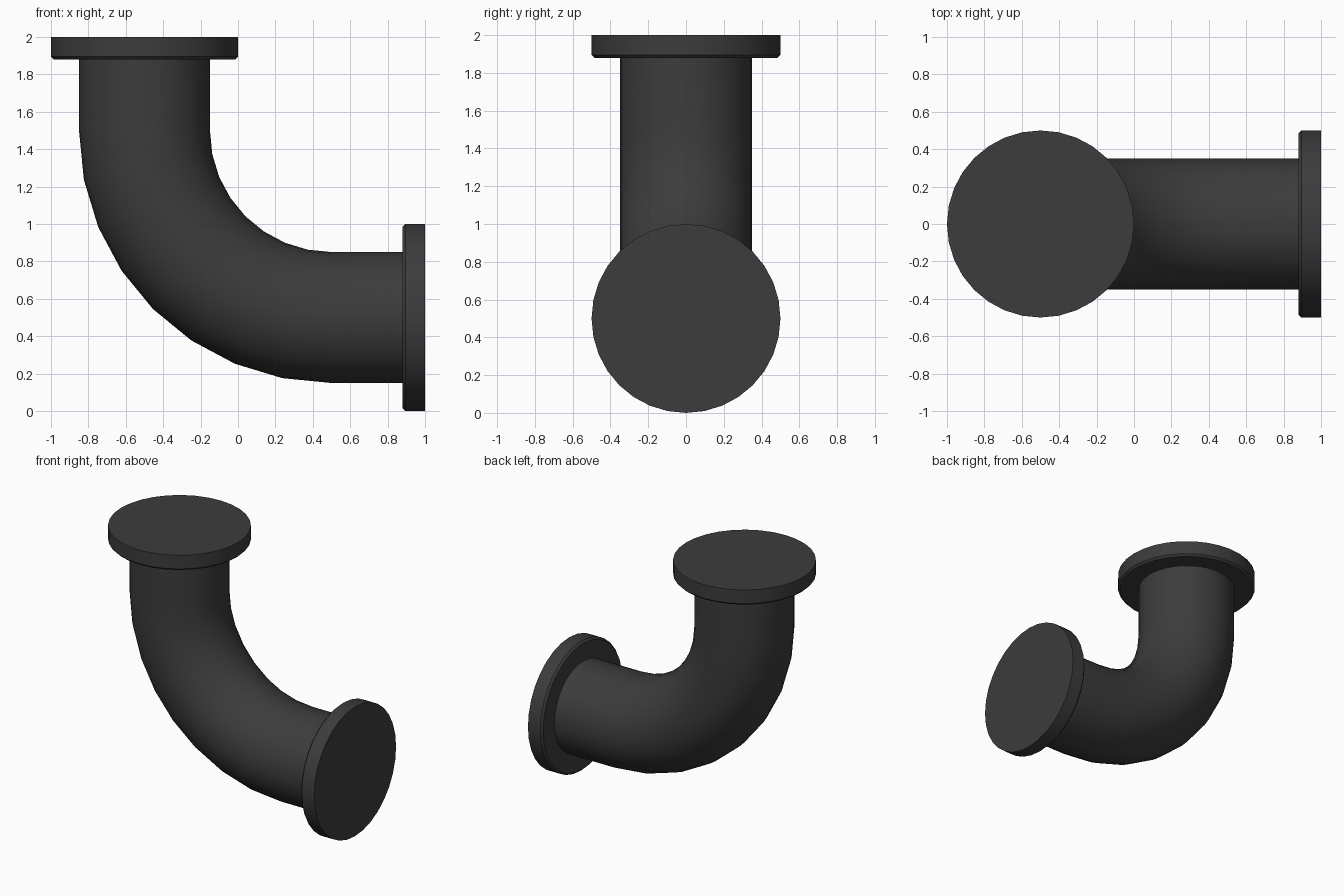
import bpy, bmesh, math
from mathutils import Vector

if "Cube" in bpy.data.objects:
    bpy.data.objects.remove(bpy.data.objects["Cube"])

SIDES = 32
BEND_STEPS = 8
PIPE_R = 0.35
BEND_CENTRE = Vector((0.5, 0, 1.5))
Y = Vector((0, 1, 0))

iron = bpy.data.materials.new("dark_iron")
iron.diffuse_color = (0.045, 0.045, 0.045, 1)
iron.use_nodes = True
iron.node_tree.nodes["Principled BSDF"].inputs["Base Color"].default_value = iron.diffuse_color


def ring_frame(angle, along):
    """Centre and outward direction on the path: quarter bend plus straight ends."""
    out = Vector((-math.cos(angle), 0, -math.sin(angle)))
    tangent = Vector((math.sin(angle), 0, -math.cos(angle)))
    return BEND_CENTRE + out + tangent * along, out


def skin_rings(name, rings, cap_end=False):
    """Join circular sections (angle, distance along, radius) into a surface."""
    bm = bmesh.new()
    loops = []
    for angle, along, radius in rings:
        centre, out = ring_frame(angle, along)
        loops.append([bm.verts.new(centre + radius * (
            math.cos(2 * math.pi * i / SIDES) * out + math.sin(2 * math.pi * i / SIDES) * Y))
            for i in range(SIDES)])
    for a, b in zip(loops, loops[1:]):
        for i in range(SIDES):
            j = (i + 1) % SIDES
            bm.faces.new((a[i], a[j], b[j], b[i]))
    if cap_end:
        bm.faces.new(loops[-1])
    bmesh.ops.recalc_face_normals(bm, faces=bm.faces)
    # the swept winding must face away from the path centreline
    f = bm.faces[:][0] if not cap_end else bm.faces[:][-1]
    angle, along, _ = rings[-1]
    centre, _ = ring_frame(angle, along)
    if cap_end:
        away = centre - ring_frame(*rings[0][:2])[0]
    else:
        away = f.calc_center_median() - ring_frame(rings[0][0], rings[0][1])[0]
        away.z = 0
    if f.normal.dot(away) < 0:
        bmesh.ops.reverse_faces(bm, faces=bm.faces[:])
    mesh = bpy.data.meshes.new(name)
    bm.to_mesh(mesh)
    bm.free()
    mesh.materials.append(iron)
    obj = bpy.data.objects.new(name, mesh)
    bpy.context.collection.objects.link(obj)
    bpy.context.view_layer.objects.active = obj
    obj.select_set(True)
    bpy.ops.object.shade_smooth_by_angle(angle=math.radians(35))
    obj.select_set(False)


# Elbow pipe: straight neck, quarter bend, straight neck
quarter = math.pi / 2
bend = [(quarter * i / BEND_STEPS, 0, PIPE_R) for i in range(BEND_STEPS + 1)]
skin_rings("elbow_pipe", [(0, -0.38, PIPE_R)] + bend + [(quarter, 0.38, PIPE_R)])

# Flanges: flat outer disc with a small chamfer on the pipe side
flange = [(0.38, PIPE_R), (0.38, 0.485), (0.395, 0.5), (0.5, 0.5)]
for name, angle, side in (("top_flange", 0, -1), ("side_flange", quarter, 1)):
    skin_rings(name, [(angle, side * d, r) for d, r in flange], cap_end=True)
